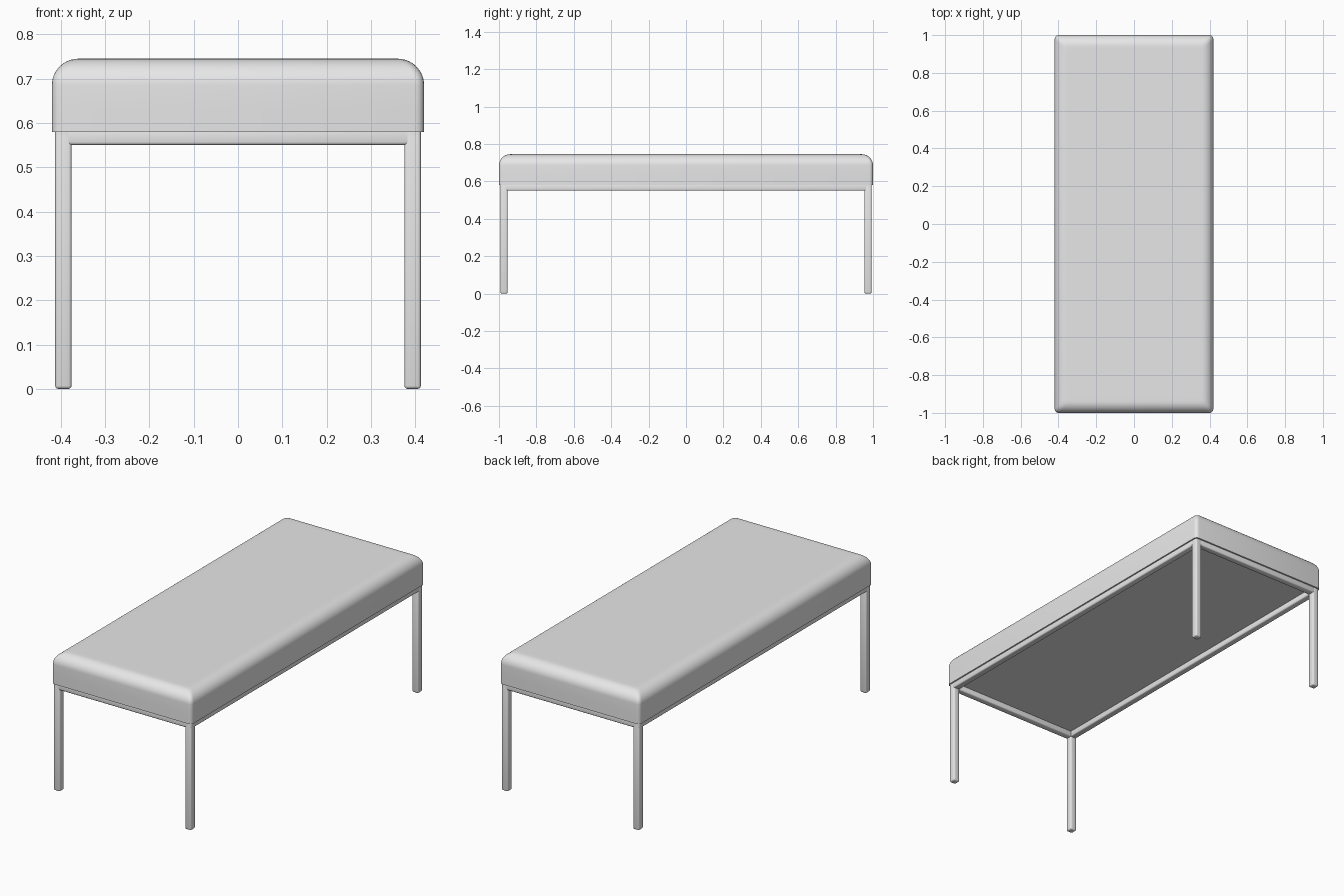
import bpy
import bmesh
import math

if "Cube" in bpy.data.objects:
    bpy.data.objects.remove(bpy.data.objects["Cube"], do_unlink=True)

grey = bpy.data.materials.new("plain grey")
grey.use_nodes = True
colour = (0.8, 0.8, 0.8, 1)
grey.diffuse_color = colour
grey.node_tree.nodes["Principled BSDF"].inputs["Base Color"].default_value = colour


def finish(bm, name):
    """Turn a bmesh into a smooth-shaded object."""
    bmesh.ops.recalc_face_normals(bm, faces=bm.faces)
    mesh = bpy.data.meshes.new(name)
    bm.to_mesh(mesh)
    bm.free()
    mesh.materials.append(grey)
    obj = bpy.data.objects.new(name, mesh)
    bpy.context.collection.objects.link(obj)
    bpy.ops.object.select_all(action="DESELECT")
    obj.select_set(True)
    bpy.context.view_layer.objects.active = obj
    bpy.ops.object.shade_smooth_by_angle(angle=math.radians(40))
    return obj


def bar(name, centre, size, soft=0.007):
    """Square tube with softened edges."""
    bm = bmesh.new()
    bmesh.ops.create_cube(bm, size=1)
    bmesh.ops.scale(bm, vec=size, verts=bm.verts)
    bmesh.ops.translate(bm, vec=centre, verts=bm.verts)
    bmesh.ops.bevel(bm, geom=bm.edges[:], offset=soft, segments=3,
                    profile=0.5, affect="EDGES")
    return finish(bm, name)


def rounded_ring(bm, half_x, half_y, radius, z, steps=5):
    """Rounded rectangle of vertices at one height."""
    ring = []
    for quarter, (sx, sy) in enumerate([(1, 1), (-1, 1), (-1, -1), (1, -1)]):
        for i in range(steps):
            a = math.pi / 2 * (quarter + i / (steps - 1))
            ring.append(bm.verts.new((sx * (half_x - radius) + radius * math.cos(a),
                                      sy * (half_y - radius) + radius * math.sin(a), z)))
    return ring


# Cushion: straight sides rolling over into a flat top
half_x, half_y, base, top, roll = 0.42, 1.0, 0.58, 0.745, 0.06
levels = [(0, base), (0, base + 0.05)]
for i in range(11):
    a = math.pi / 2 * i / 10
    levels.append((roll * (1 - math.cos(a)), top - roll + roll * math.sin(a)))
levels.append((roll + 0.02, top))

bm = bmesh.new()
rings = [rounded_ring(bm, half_x - inset, half_y - inset, 0.02, z)
         for inset, z in levels]
for low, high in zip(rings, rings[1:]):
    for i in range(len(low)):
        j = (i + 1) % len(low)
        bm.faces.new((low[i], low[j], high[j], high[i]))
bm.faces.new(rings[0])
bm.faces.new(rings[-1])
finish(bm, "cushion")

# Frame: four legs and four rails under the cushion edge
tube = 0.037
leg_x, leg_y = 0.394, 0.973
rail_z, rail_height = 0.568, 0.036
for x, side in ((-leg_x, "right"), (leg_x, "left")):
    for y, end in ((-leg_y, "front"), (leg_y, "back")):
        bar(f"{end}_{side}_leg", (x, y, 0.29), (tube, tube, 0.58))
    bar(f"{side}_rail", (x, 0, rail_z), (tube, 2 * leg_y + tube, rail_height))
for y, end in ((-leg_y, "front"), (leg_y, "back")):
    bar(f"{end}_rail", (0, y, rail_z), (2 * leg_x + tube, tube, rail_height))
